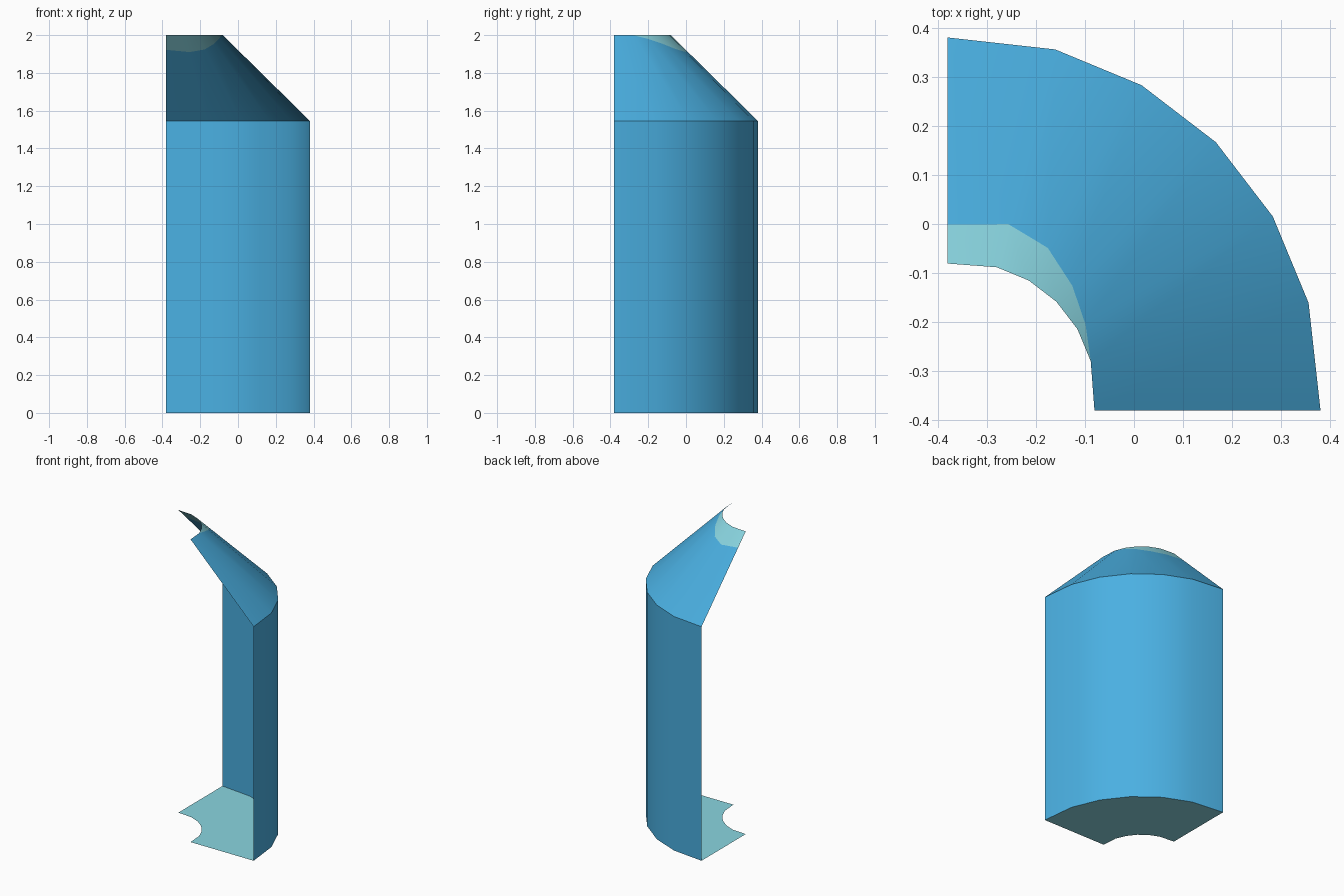
import bpy, bmesh, math

cube = bpy.data.objects.get("Cube")
if cube:
    bpy.data.objects.remove(cube, do_unlink=True)

CENTRE = -0.35       # arc centre, same in x and y
EDGE = -0.38         # straight cut planes at the left and front
R_IN, R_OUT = 0.271, 0.731
Z_EAVE, Z_TOP = 1.546, 2.0
STEPS = 6
# Radius of the pale rim border at each arc step, front end to left end
RIM = [R_IN, R_IN, 0.29, 0.317, 0.348, 0.362, 0.35]


def make_material(name, colour):
    mat = bpy.data.materials.new(name)
    mat.use_nodes = True
    mat.diffuse_color = (*colour, 1)
    mat.node_tree.nodes["Principled BSDF"].inputs["Base Color"].default_value = (*colour, 1)
    return mat


blue = make_material("sky blue", (0.069, 0.434, 0.761))
teal = make_material("pale teal", (0.254, 0.672, 0.753))


def arc_point(r, i):
    """Point on the quarter arc; the two ends run on to the cut planes."""
    over = CENTRE - EDGE
    reach = math.sqrt(r * r - over * over)
    if i == 0:
        return CENTRE + reach, EDGE
    if i == STEPS:
        return EDGE, CENTRE + reach
    a = math.radians(90 * i / STEPS)
    return CENTRE + r * math.cos(a), CENTRE + r * math.sin(a)


def ring(radii, height):
    return [(*arc_point(r, i), height(r)) for i, r in enumerate(radii)]


def roof_height(r):
    return Z_TOP - (r - R_IN) * (Z_TOP - Z_EAVE) / (R_OUT - R_IN)


def build(name, rings, mats):
    """Bridge successive rings; each band takes its own material."""
    bm = bmesh.new()
    rows = [[bm.verts.new(p) for p in row] for row in rings]
    for band, (a, b) in enumerate(zip(rows, rows[1:])):
        for i in range(STEPS):
            face = bm.faces.new((a[i], b[i], b[i + 1], a[i + 1]))
            face.material_index = band
    bmesh.ops.remove_doubles(bm, verts=bm.verts[:], dist=0.0005)
    mesh = bpy.data.meshes.new(name)
    bm.to_mesh(mesh)
    bm.free()
    for mat in mats:
        mesh.materials.append(mat)
    obj = bpy.data.objects.new(name, mesh)
    bpy.context.collection.objects.link(obj)
    bpy.ops.object.select_all(action="DESELECT")
    obj.select_set(True)
    bpy.context.view_layer.objects.active = obj
    bpy.ops.object.shade_smooth_by_angle(angle=math.radians(30))
    return obj


inner = [R_IN] * (STEPS + 1)
outer = [R_OUT] * (STEPS + 1)

# Flat floor with the concave cut-out
build("floor", [ring(inner, lambda r: 0), ring(outer, lambda r: 0)], [teal])
# Curved upright wall
build("curved_wall", [ring(outer, lambda r: Z_EAVE), ring(outer, lambda r: 0)], [blue])
# Conical roof with its pale rim
build("sloped_roof",
      [ring(inner, roof_height), ring(RIM, roof_height), ring(outer, roof_height)],
      [teal, blue])
